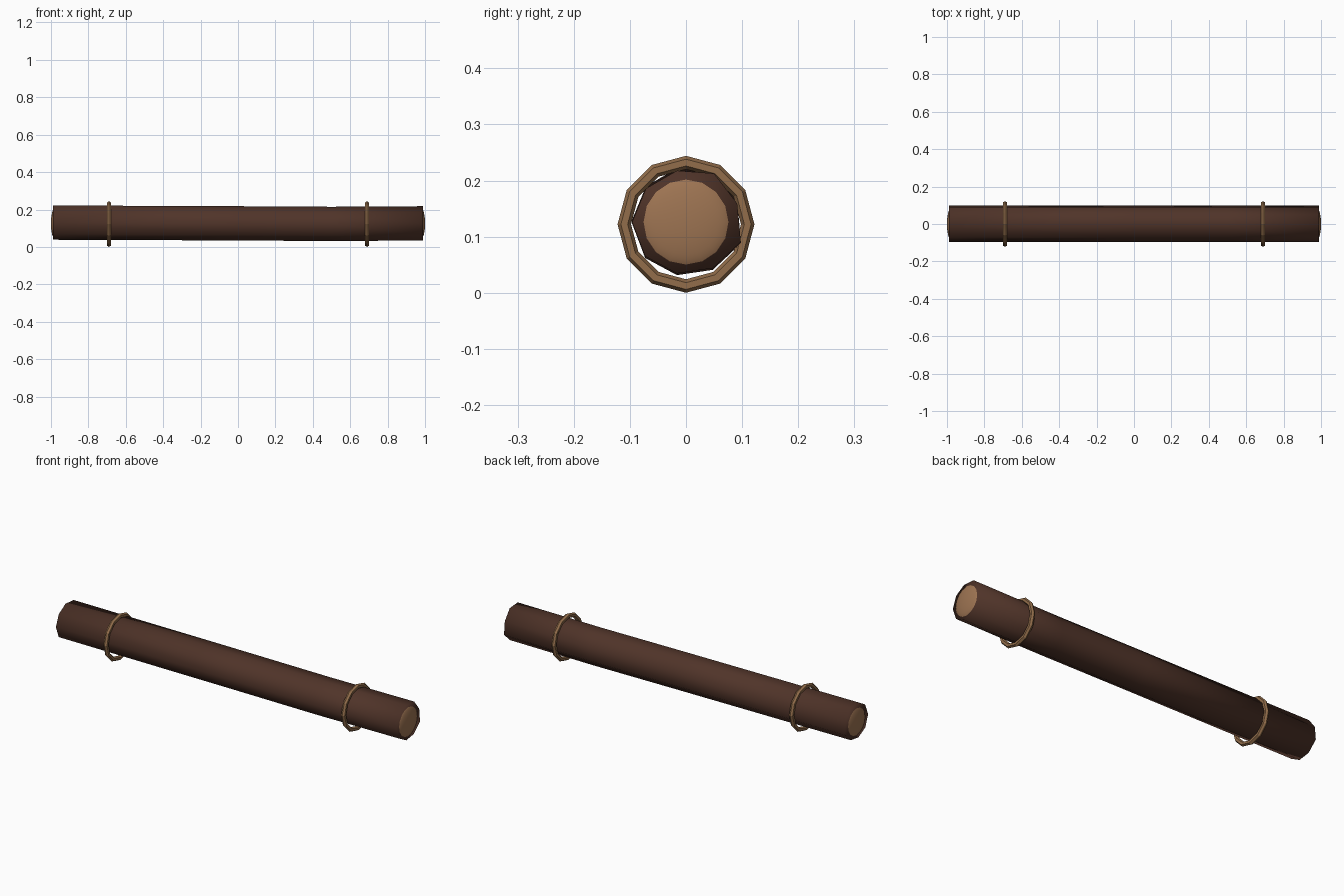
import bpy, bmesh
from math import sin, cos, radians, pi

cube = bpy.data.objects.get("Cube")
if cube:
    bpy.data.objects.remove(cube, do_unlink=True)


def material(name, rgb):
    m = bpy.data.materials.new(name)
    m.use_nodes = True
    m.diffuse_color = (*rgb, 1)
    m.node_tree.nodes["Principled BSDF"].inputs["Base Color"].default_value = (*rgb, 1)
    return m


bark = material("dark bark", (0.08, 0.034, 0.022))
cut_wood = material("cut wood", (0.34, 0.175, 0.085))
rope = material("rope tan", (0.29, 0.155, 0.07))


def finish(obj, name, mat, smooth):
    obj.name = name
    obj.data.materials.append(mat)
    for p in obj.data.polygons:
        p.use_smooth = smooth


# Log: uneven nine-sided section lofted through slightly wandering stations
radii = [0.097, 0.1, 0.093, 0.093, 0.096, 0.095, 0.093, 0.095, 0.104]
stations = [(-0.99, 0.13), (0.0, 0.126), (0.5, 0.123), (0.988, 0.126)]
sides = len(radii)
bm = bmesh.new()
loops = []
for x, z in stations:
    loops.append([bm.verts.new((x, r * cos(radians(20 + 40 * k)),
                                z + r * sin(radians(20 + 40 * k))))
                  for k, r in enumerate(radii)])
for a, b in zip(loops, loops[1:]):
    for k in range(sides):
        n = (k + 1) % sides
        bm.faces.new((a[k], a[n], b[n], b[k]))
bm.faces.new(loops[0])
bm.faces.new(loops[-1])
bmesh.ops.recalc_face_normals(bm, faces=bm.faces)
mesh = bpy.data.meshes.new("log")
bm.to_mesh(mesh)
bm.free()
log = bpy.data.objects.new("log", mesh)
bpy.context.collection.objects.link(log)
finish(log, "log", bark, True)

for side, label in ((-1, "right"), (1, "left")):
    # Shallow domed cut face at each end
    bpy.ops.mesh.primitive_uv_sphere_add(segments=16, ring_count=8, radius=1,
                                         location=(side * 0.98, 0, 0.126),
                                         rotation=(0, pi / 2, 0))
    cap = bpy.context.object
    cap.scale = (0.083, 0.083, 0.02)
    finish(cap, label + "_cut_end", cut_wood, True)

    # Loose faceted binding ring
    bpy.ops.mesh.primitive_torus_add(major_segments=12, minor_segments=6,
                                     major_radius=0.11, minor_radius=0.012,
                                     location=(side * 0.69, 0, 0.122),
                                     rotation=(0, pi / 2, 0))
    finish(bpy.context.object, label + "_binding_ring", rope, False)
